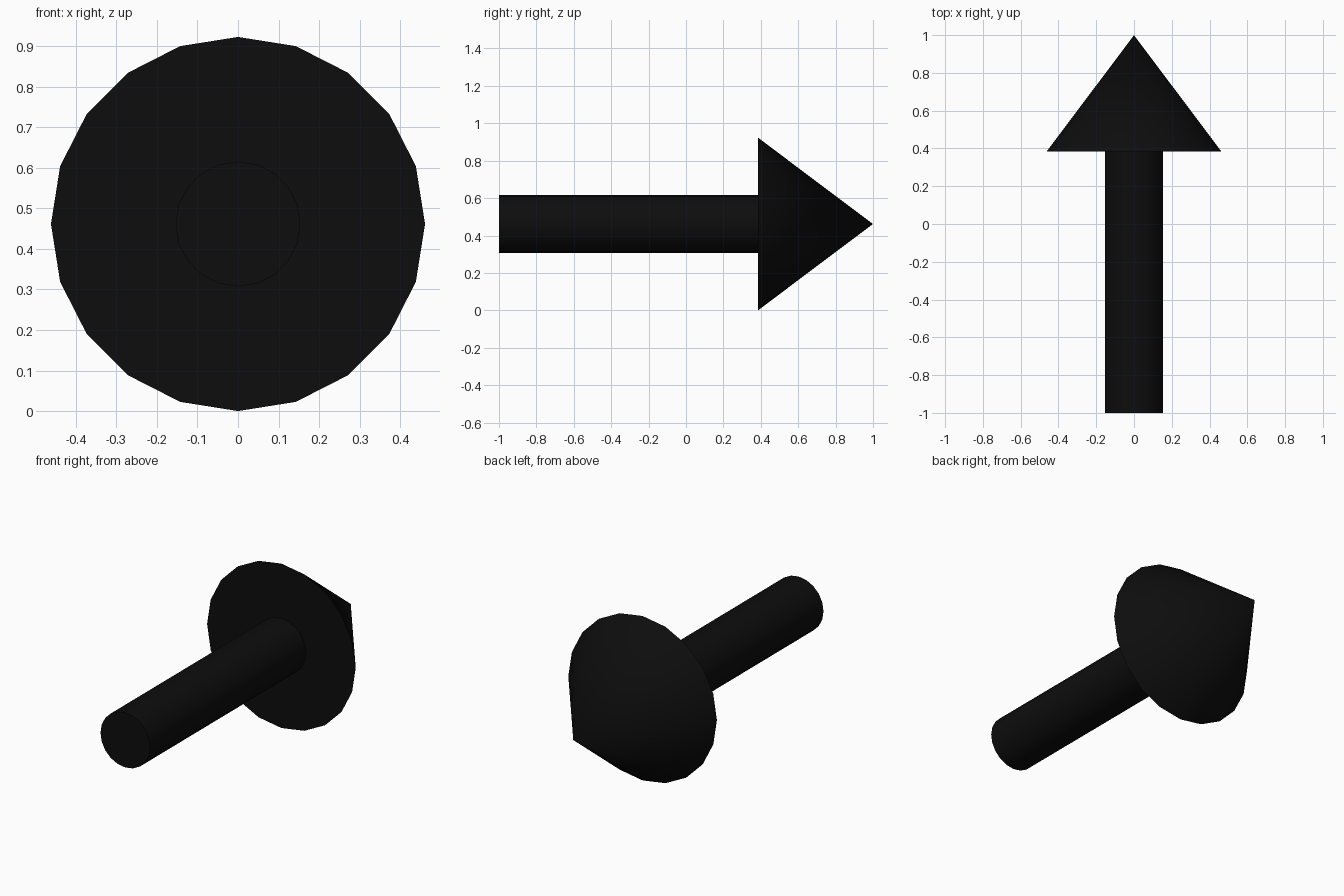
import bpy
from math import radians

if "Cube" in bpy.data.objects:
    bpy.data.objects.remove(bpy.data.objects["Cube"])

SIDES = 20
HEAD_R = 0.4615
SHAFT_R = 0.154
BACK, NECK, TIP = -1.0, 0.385, 1.0

black = bpy.data.materials.new("black")
black.diffuse_color = (0.004, 0.004, 0.004, 1)
black.use_nodes = True
black.node_tree.nodes["Principled BSDF"].inputs["Base Color"].default_value = black.diffuse_color


def cone_along_y(name, y0, y1, r0, r1):
    """Capped round part running from y0 to y1 at the arrow's axis height."""
    bpy.ops.mesh.primitive_cone_add(
        vertices=SIDES, radius1=r0, radius2=r1, depth=y1 - y0,
        location=(0, (y0 + y1) / 2, HEAD_R), rotation=(radians(-90), 0, 0))
    obj = bpy.context.object
    obj.name = name
    obj.data.materials.append(black)
    bpy.ops.object.shade_smooth_by_angle(angle=radians(30))
    return obj


# Straight round shaft
cone_along_y("arrow_shaft", BACK, NECK, SHAFT_R, SHAFT_R)

# Pointed head
cone_along_y("arrow_head", NECK, TIP, HEAD_R, 0)
